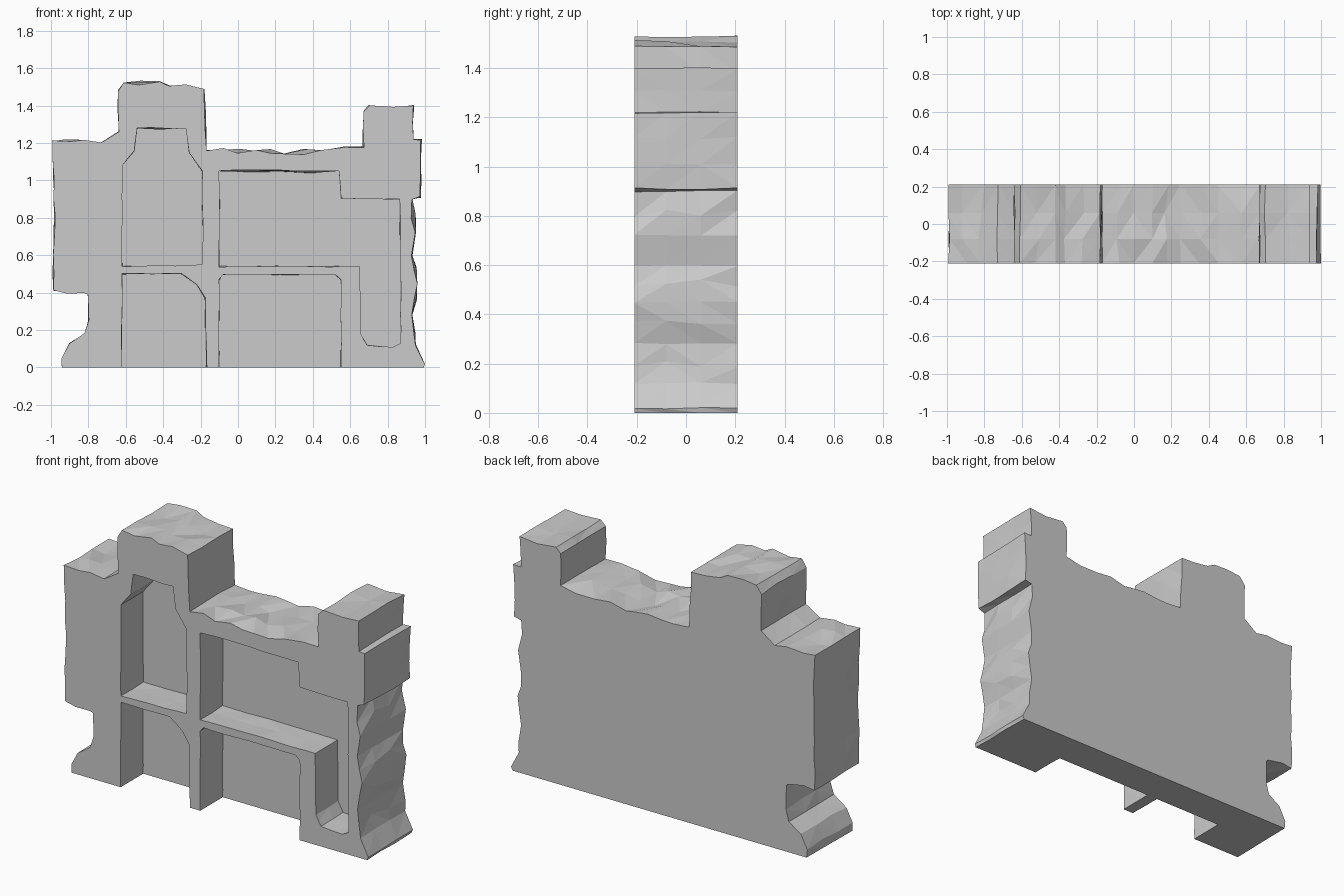
import bpy, bmesh, random
from mathutils import Vector

if "Cube" in bpy.data.objects:
    bpy.data.objects.remove(bpy.data.objects["Cube"])

random.seed(4)
DEPTH = 0.21      # half thickness of the wall
BACK = 0.0        # y of the alcove back faces


def split_outline(outline, step):
    """Cut every outline edge into short pieces; tag each point with its roughness."""
    pts = []
    for i, a in enumerate(outline):
        a, b = Vector(a), Vector(outline[(i + 1) % len(outline)])
        d = b - a
        n = max(1, round(d.length / step))
        top = abs(d.y) < abs(d.x) and a.y > 1.0
        worn_side = min(a.x, b.x) > 0.9 and max(a.y, b.y) < 0.91
        worn_foot = max(a.x, b.x) < -0.75 and max(a.y, b.y) < 0.41
        rough = 0.016 if top or worn_side or worn_foot else 0.005
        for k in range(n):
            pts.append((a + d * (k / n), rough if k else 0.004))
    return pts


def stone_prism(name, outline, ys, step=0.1, amount=1.0):
    """Extrude an x-z outline through the y stations with a chipped, faceted rim."""
    pts = split_outline(outline, step)
    bm = bmesh.new()
    rings = []
    for y in ys:
        ring = []
        for p, rough in pts:
            r = rough * amount
            x = p.x + random.uniform(-r, r)
            z = p.y + (random.uniform(-r, r) if p.y > 0.001 else 0)
            ring.append(bm.verts.new((max(-1, min(1, x)), y, z)))
        rings.append(ring)
    n = len(pts)
    for r0, r1 in zip(rings, rings[1:]):
        for i in range(n):
            j = (i + 1) % n
            a, b, c, d = r0[i], r0[j], r1[j], r1[i]
            if random.random() < 0.5:
                bm.faces.new((a, b, c))
                bm.faces.new((a, c, d))
            else:
                bm.faces.new((a, b, d))
                bm.faces.new((b, c, d))
    bm.faces.new(rings[0])
    bm.faces.new(rings[-1][::-1])
    bmesh.ops.recalc_face_normals(bm, faces=bm.faces[:])
    mesh = bpy.data.meshes.new(name)
    bm.to_mesh(mesh)
    bm.free()
    obj = bpy.data.objects.new(name, mesh)
    bpy.context.collection.objects.link(obj)
    return obj


# Ruined wall mass: broken foot, tower, sagging parapet, corner turret
wall = stone_prism("ruined_wall", [
    (-0.94, 0), (-0.94, 0.05), (-0.90, 0.13), (-0.82, 0.18), (-0.80, 0.25),
    (-0.80, 0.39), (-0.82, 0.40), (-0.99, 0.41), (-0.98, 0.80), (-0.99, 1.21),
    (-0.73, 1.20), (-0.64, 1.26), (-0.64, 1.48), (-0.61, 1.52), (-0.42, 1.53),
    (-0.37, 1.505), (-0.18, 1.49), (-0.17, 1.16), (0.10, 1.16), (0.25, 1.145),
    (0.45, 1.16), (0.67, 1.18), (0.67, 1.37), (0.70, 1.40), (0.94, 1.40),
    (0.935, 1.22), (0.98, 1.22), (0.975, 0.91), (0.93, 0.90), (0.95, 0.72),
    (0.93, 0.60), (0.955, 0.45), (0.93, 0.28), (0.95, 0.12), (1.0, 0.02),
    (0.99, 0)],
    [-DEPTH, -0.08, 0.06, DEPTH])

# Alcove outlines carved into the front
alcoves = {
    "tower_niche": [
        (-0.62, 0.54), (-0.62, 1.08), (-0.555, 1.16), (-0.54, 1.28),
        (-0.28, 1.28), (-0.26, 1.15), (-0.19, 1.05), (-0.19, 0.55)],
    "lower_left_doorway": [
        (-0.62, -0.1), (-0.62, 0.50), (-0.30, 0.50), (-0.22, 0.44),
        (-0.175, 0.37), (-0.165, -0.1)],
    "lower_right_doorway": [
        (-0.10, -0.1), (-0.10, 0.47), (-0.08, 0.495), (0.52, 0.495),
        (0.55, 0.47), (0.55, -0.1)],
    "upper_right_niche": [
        (-0.10, 0.54), (-0.10, 1.05), (0.54, 1.05), (0.55, 0.905),
        (0.865, 0.90), (0.87, 0.13), (0.83, 0.11), (0.69, 0.12),
        (0.655, 0.18), (0.65, 0.54)],
}
cutters = []
for name, outline in alcoves.items():
    cutter = stone_prism(name + "_cutter", outline, [-0.3, -0.1, BACK], 0.16, 0.8)
    cutter.hide_render = True
    cutters.append(cutter)
    mod = wall.modifiers.new(name, 'BOOLEAN')
    mod.operation = 'DIFFERENCE'
    mod.solver = 'EXACT'
    mod.object = cutter

# Bake the carving, then drop the cutters
bpy.context.view_layer.update()
evaluated = wall.evaluated_get(bpy.context.evaluated_depsgraph_get())
carved = bpy.data.meshes.new_from_object(evaluated)
wall.modifiers.clear()
wall.data = carved
for cutter in cutters:
    bpy.data.objects.remove(cutter, do_unlink=True)

# Faceted stone faces
bm = bmesh.new()
bm.from_mesh(carved)
bmesh.ops.triangulate(bm, faces=bm.faces[:], ngon_method='BEAUTY')
for f in bm.faces:
    f.smooth = False
bm.to_mesh(carved)
bm.free()
